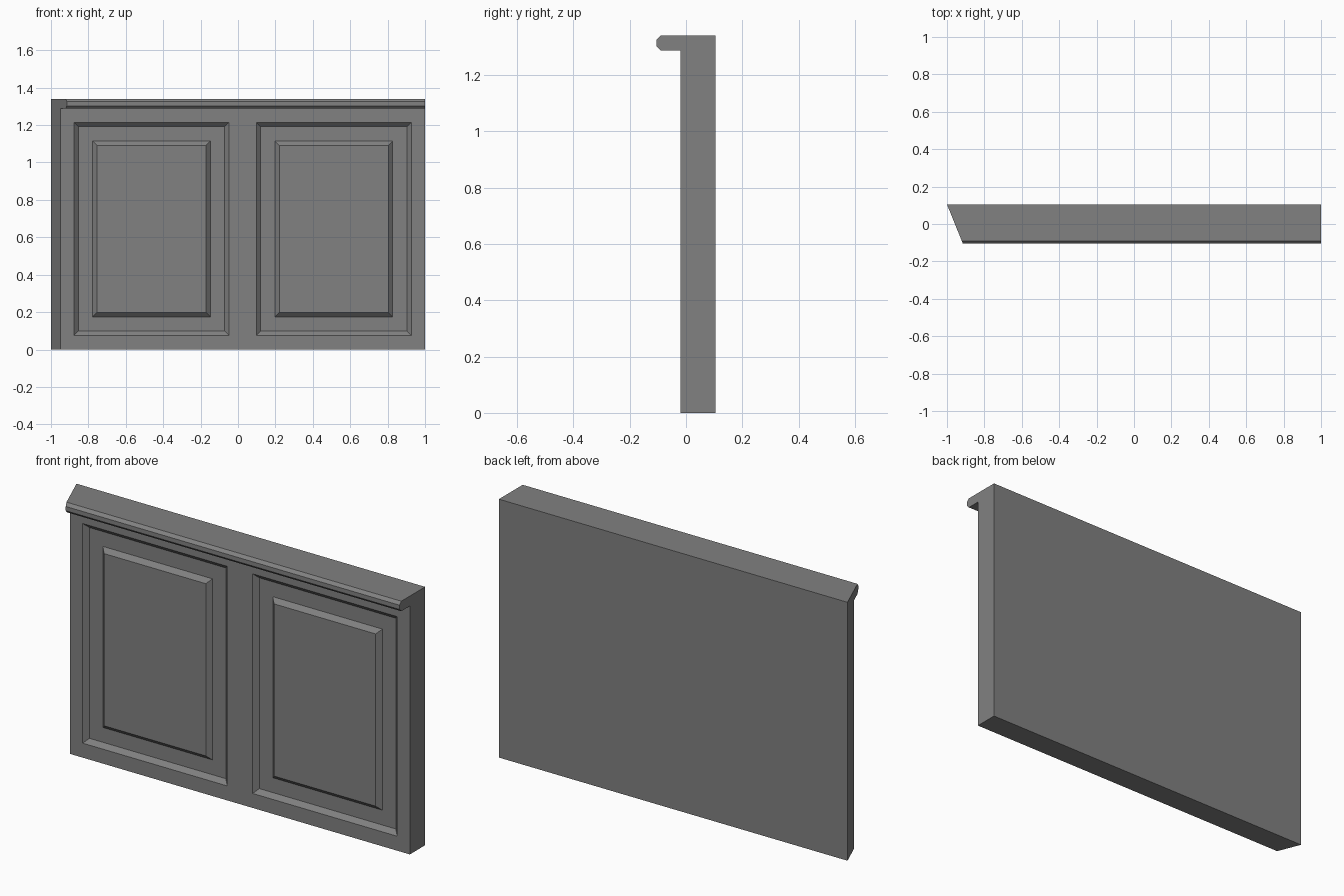
import bpy
import bmesh

cube = bpy.data.objects.get("Cube")
if cube:
    bpy.data.objects.remove(cube, do_unlink=True)

grey = bpy.data.materials.new("mid_grey")
grey.use_nodes = True
colour = (0.22, 0.22, 0.22, 1)
grey.diffuse_color = colour
grey.node_tree.nodes["Principled BSDF"].inputs["Base Color"].default_value = colour

BACK, FRONT, NOSE = 0.105, -0.02, -0.105
TOP, LEDGE, CHAMFER = 1.34, 1.288, 0.015
MITRE = 0.405            # sideways run of the angled end per unit of depth
MOULD, DEPTH = 0.023, 0.022

# Side profile (y, z): slab with an overhanging chamfered ledge
profile = [
    (BACK, 0), (FRONT, 0), (FRONT, LEDGE),
    (NOSE + CHAMFER, LEDGE), (NOSE, LEDGE + CHAMFER),
    (NOSE, TOP - CHAMFER), (NOSE + CHAMFER, TOP), (BACK, TOP),
]

bm = bmesh.new()
mitred = [bm.verts.new((-1 + (BACK - y) * MITRE, y, z)) for y, z in profile]
square = [bm.verts.new((1, y, z)) for y, z in profile]
bm.faces.new(mitred)
bm.faces.new(square)
for i in range(len(profile)):
    j = (i + 1) % len(profile)
    bm.faces.new((mitred[i], mitred[j], square[j], square[i]))
bmesh.ops.recalc_face_normals(bm, faces=bm.faces)


def front_faces():
    return [f for f in bm.faces
            if f.normal.y < -0.99 and abs(f.calc_center_median().y - FRONT) < 0.001]


# Cut the front face along the panel borders
panels = [(-0.877, -0.048), (0.098, 0.927)]
bottom, top = 0.075, 1.214
cuts = [((0, 0, z), (0, 0, 1)) for z in (bottom, top)]
cuts += [((x, 0, 0), (1, 0, 0)) for pair in panels for x in pair]
for point, normal in cuts:
    faces = front_faces()
    edges = {e for f in faces for e in f.edges}
    verts = {v for f in faces for v in f.verts}
    bmesh.ops.bisect_plane(bm, geom=faces + list(edges) + list(verts),
                           plane_co=point, plane_no=normal, dist=0.0001)
bm.normal_update()

# Sunken border, flat channel and raised centre of each panel
fields = []
for f in front_faces():
    c = f.calc_center_median()
    if bottom < c.z < top and any(a < c.x < b for a, b in panels):
        fields.append(f)
for width, depth in ((MOULD, -DEPTH), (0.1 - MOULD, 0), (MOULD, DEPTH)):
    bmesh.ops.inset_individual(bm, faces=fields, thickness=width, depth=depth,
                               use_even_offset=True)

mesh = bpy.data.meshes.new("panelled_wall")
bm.to_mesh(mesh)
bm.free()
mesh.materials.append(grey)
wall = bpy.data.objects.new("panelled_wall", mesh)
bpy.context.collection.objects.link(wall)
